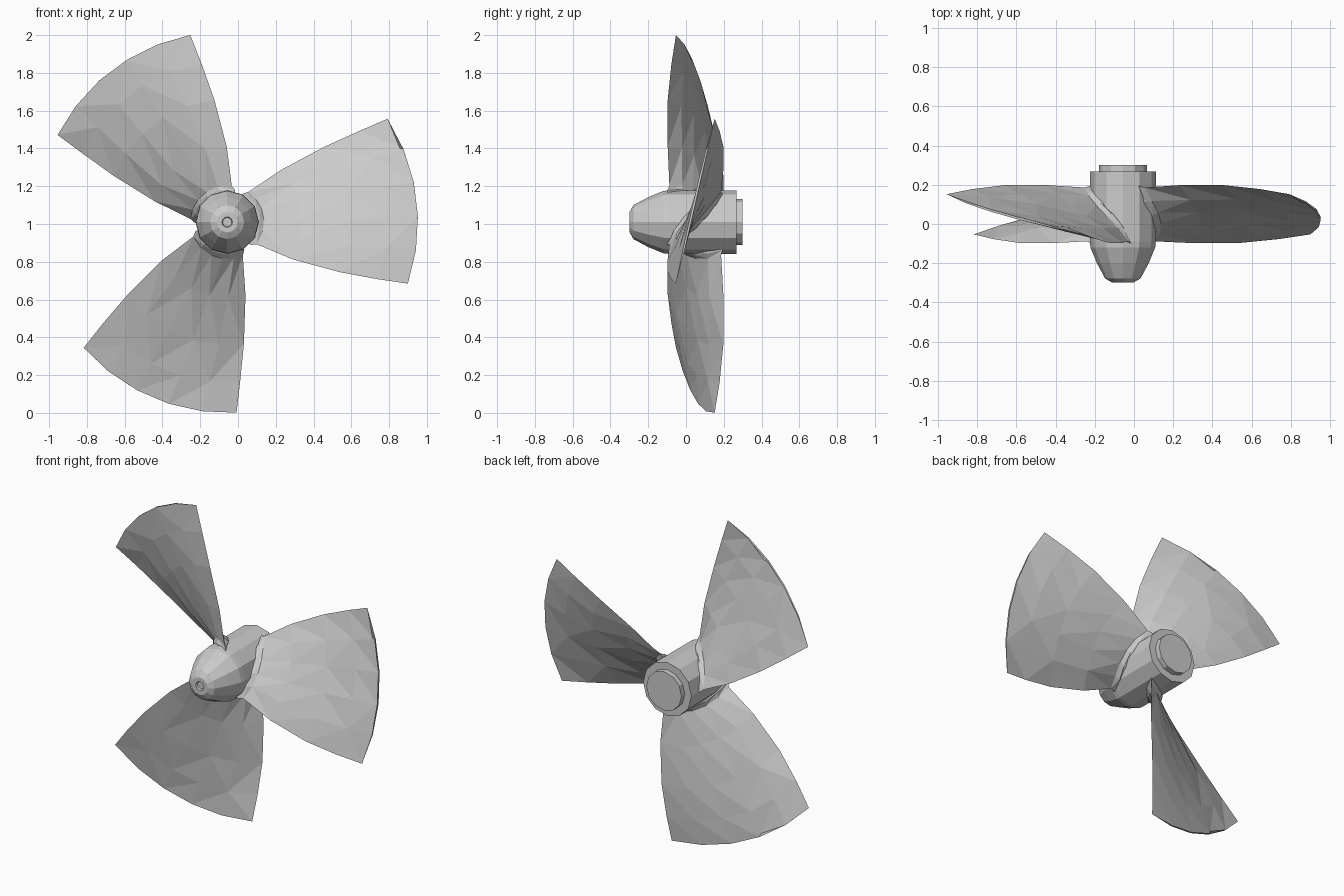
import bpy, bmesh, math, random
from mathutils import Vector

if "Cube" in bpy.data.objects:
    bpy.data.objects.remove(bpy.data.objects["Cube"])

random.seed(4)
CENTRE = Vector((-0.057, 0, 1.01))


def finish(name, bm):
    bmesh.ops.recalc_face_normals(bm, faces=bm.faces)
    mesh = bpy.data.meshes.new(name)
    bm.to_mesh(mesh)
    bm.free()
    obj = bpy.data.objects.new(name, mesh)
    obj.location = CENTRE
    bpy.context.collection.objects.link(obj)
    return obj


def turned(name, profile, sides):
    """Closed solid turned about the y axis from (y, radius) points."""
    bm = bmesh.new()
    rings = [[bm.verts.new((r * math.cos(k * math.tau / sides), y, r * math.sin(k * math.tau / sides)))
              for k in range(sides)] for y, r in profile]
    for a, b in zip(rings, rings[1:]):
        for k in range(sides):
            j = (k + 1) % sides
            bm.faces.new((a[k], a[j], b[j], b[k]))
    bm.faces.new(rings[0])
    bm.faces.new(rings[-1])
    return finish(name, bm)


# Blade stations: radius, low angle, high angle, low y, high y, thickness
STATIONS = [
    (0.145, -46, 63, -0.10, 0.195, 0.10),
    (0.174, -44, 61, -0.098, 0.193, 0.085),
    (0.195, -37, 55, -0.088, 0.186, 0.05),
    (0.40, -29.6, 44, -0.097, 0.198, 0.05),
    (0.65, -24, 37.8, -0.097, 0.198, 0.045),
    (0.85, -20.8, 34.6, -0.077, 0.178, 0.032),
    (1.01, -18.8, 32.8, -0.053, 0.152, 0.012),
]
CHORD = 5


def blade(name, turn):
    """Twisted lens section lofted along the radius, in flat triangles."""
    bm = bmesh.new()
    loops = []
    for r, a0, a1, y0, y1, thick in STATIONS:
        a0, a1 = math.radians(a0), math.radians(a1)
        # unit normal of the chord, measured along the arc and along y
        arc, rise = r * (a1 - a0), y1 - y0
        length = math.hypot(arc, rise)
        na, ny = -rise / length, arc / length

        def point(v, side):
            h = side * thick * 0.5 * (4 * v * (1 - v)) ** 0.7
            a = a0 + (a1 - a0) * v + na * h / r + turn
            y = y0 + (y1 - y0) * v + ny * h
            return bm.verts.new((r * math.cos(a), y, r * math.sin(a)))

        loops.append([point(k / CHORD, 1) for k in range(CHORD + 1)]
                     + [point(k / CHORD, -1) for k in range(CHORD - 1, 0, -1)])
    n = 2 * CHORD
    for p, q in zip(loops, loops[1:]):
        for k in range(n):
            j = (k + 1) % n
            if random.random() < 0.5:
                bm.faces.new((p[k], p[j], q[j]))
                bm.faces.new((p[k], q[j], q[k]))
            else:
                bm.faces.new((p[k], p[j], q[k]))
                bm.faces.new((p[j], q[j], q[k]))
    bm.faces.new(loops[0])
    bm.faces.new(loops[-1])
    return finish(name, bm)


# Hub with tapered nose, small nose recess and stepped rear shaft plate
turned("hub", [(-0.285, 0.024), (-0.298, 0.028), (-0.298, 0.055), (-0.278, 0.09),
               (-0.20, 0.132), (-0.12, 0.165), (-0.09, 0.168), (0.267, 0.168)], 12)
turned("shaft_plate", [(0.25, 0.122), (0.30, 0.122)], 12)

# Three blades
for i in range(3):
    blade(f"blade_{i + 1}", i * math.tau / 3)
